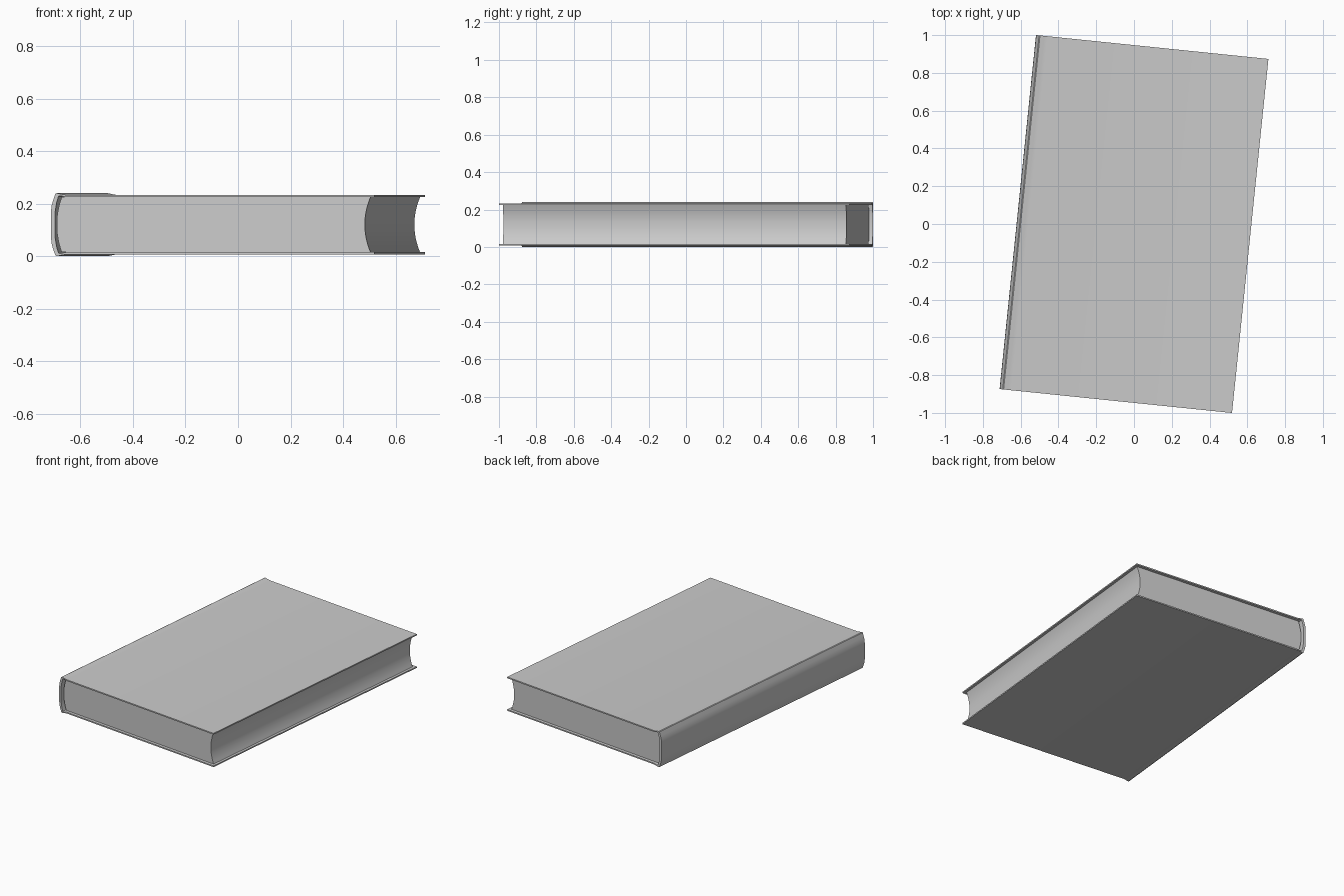
import bpy, bmesh, math

if "Cube" in bpy.data.objects:
    bpy.data.objects.remove(bpy.data.objects["Cube"])

TILT = math.radians(-5.87)
MID = 0.12  # half the book's thickness


def mirrored(half):
    """Complete a (u, z) profile half, running from top to middle, with its lower mirror."""
    return half + [(u, -z) for u, z in reversed(half)]


def extrude_profile(name, profile, half_len):
    """Extrude a closed (u, z) profile along the book's length."""
    bm = bmesh.new()
    face = bm.faces.new([bm.verts.new((u, -half_len, z)) for u, z in profile])
    ext = bmesh.ops.extrude_face_region(bm, geom=[face])
    moved = [g for g in ext["geom"] if isinstance(g, bmesh.types.BMVert)]
    bmesh.ops.translate(bm, verts=moved, vec=(0, 2 * half_len, 0))
    bmesh.ops.recalc_face_normals(bm, faces=bm.faces)
    mesh = bpy.data.meshes.new(name)
    bm.to_mesh(mesh)
    bm.free()
    ob = bpy.data.objects.new(name, mesh)
    bpy.context.collection.objects.link(ob)
    ob.location.z = MID
    ob.rotation_euler.z = TILT
    bpy.context.view_layer.objects.active = ob
    ob.select_set(True)
    bpy.ops.object.shade_smooth_by_angle(angle=math.radians(28))
    ob.select_set(False)
    return ob


def arc(u_edge, u_mid, z_edge, steps):
    """Upper half of a shallow curve, from its top edge towards the middle."""
    pts = []
    for i in range(steps):
        z = z_edge * (1 - i / steps)
        pts.append((u_mid + (u_edge - u_mid) * (z / z_edge) ** 2, z))
    return pts


# Hardcover: boards, raised hinge and rounded spine in one C-shaped section
outer = [(0.6185, 0.113), (-0.56, 0.113), (-0.575, 0.1155), (-0.597, 0.12),
         (-0.602, 0.1175), (-0.611, 0.092), (-0.617, 0.07), (-0.6185, 0.05)]
inner = [(0.6185, 0.1045), (-0.56, 0.1045), (-0.583, 0.110),
         (-0.590, 0.108), (-0.597, 0.085), (-0.603, 0.05)]
cover = mirrored(outer) + list(reversed(mirrored(inner)))
extrude_profile("hardcover", cover, 0.942)

# Page block: hollow fore edge and rounded back
fore_edge = mirrored(arc(0.602, 0.58, 0.105, 6))
back_edge = mirrored(arc(-0.58, -0.599, 0.105, 6))
extrude_profile("page_block", fore_edge + list(reversed(back_edge)), 0.922)
